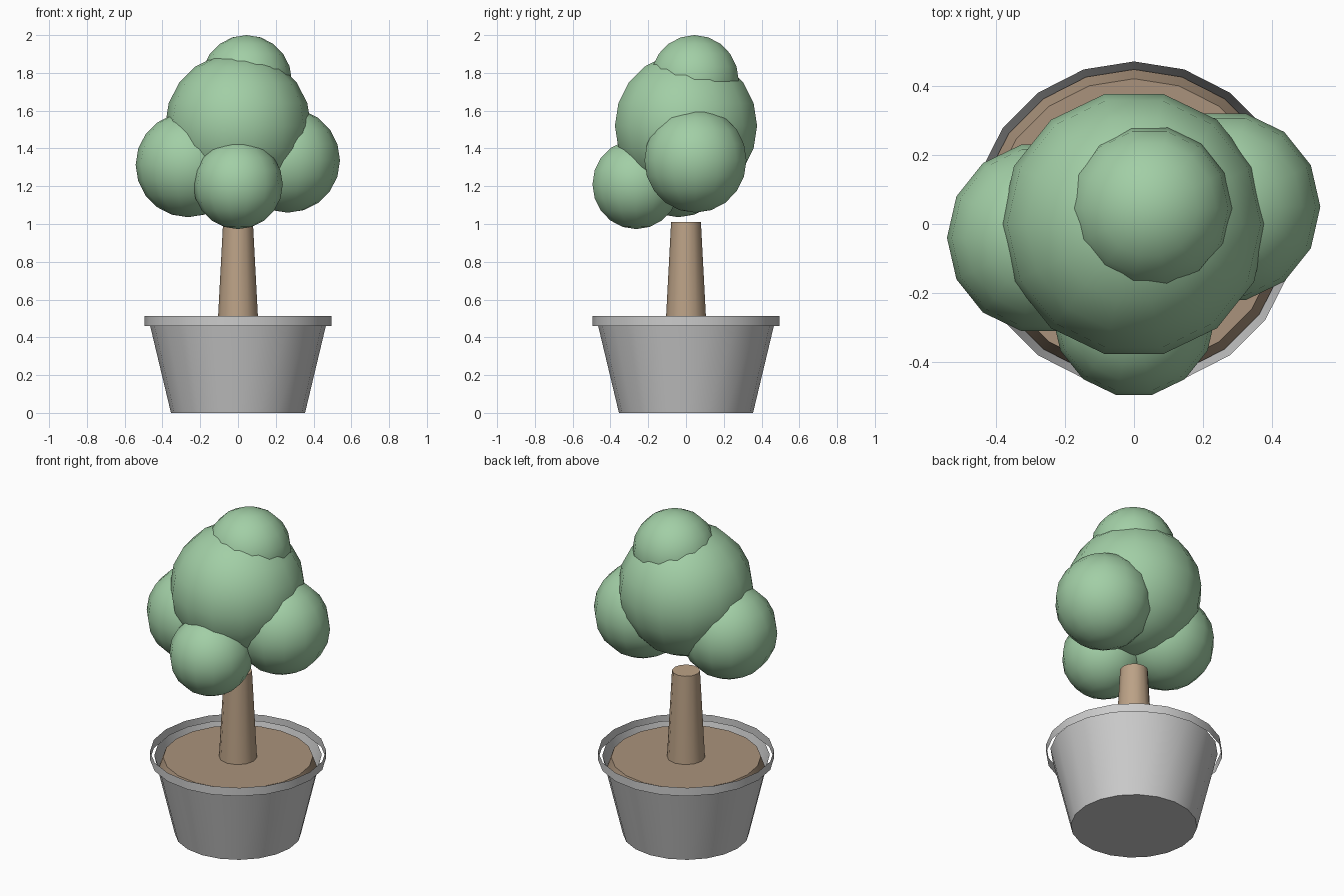
import bpy, bmesh
from math import sin, cos, pi, radians

if "Cube" in bpy.data.objects:
    bpy.data.objects.remove(bpy.data.objects["Cube"])


def material(name, rgb):
    m = bpy.data.materials.new(name)
    m.diffuse_color = (*rgb, 1)
    m.use_nodes = True
    m.node_tree.nodes["Principled BSDF"].inputs["Base Color"].default_value = m.diffuse_color
    return m


def lathe(name, profile, sides, centre=(0, 0, 0), mat=None):
    """Turn (radius, height) points, listed bottom to top, around z; radius 0 closes to a point."""
    bm = bmesh.new()
    rings = []
    for r, z in profile:
        if r < 1e-6:
            rings.append([bm.verts.new((0, 0, z))] * sides)
        else:
            rings.append([bm.verts.new((r * cos(2 * pi * i / sides), r * sin(2 * pi * i / sides), z))
                          for i in range(sides)])
    for low, high in zip(rings, rings[1:]):
        for i in range(sides):
            j = (i + 1) % sides
            loop = list(dict.fromkeys((low[i], low[j], high[j], high[i])))
            bm.faces.new(loop)
    mesh = bpy.data.meshes.new(name)
    bm.to_mesh(mesh)
    bm.free()
    ob = bpy.data.objects.new(name, mesh)
    ob.location = centre
    bpy.context.collection.objects.link(ob)
    if mat:
        mesh.materials.append(mat)
    bpy.ops.object.select_all(action='DESELECT')
    ob.select_set(True)
    bpy.context.view_layer.objects.active = ob
    bpy.ops.object.shade_smooth_by_angle(angle=radians(40))
    return ob


def ball(name, radius, centre, mat, sides=14, rows=10):
    profile = [(radius * sin(pi * k / rows), -radius * cos(pi * k / rows)) for k in range(rows + 1)]
    return lathe(name, profile, sides, centre, mat)


bark = material("bark", (0.50, 0.36, 0.24))
earth = material("earth", (0.40, 0.29, 0.20))
leaf = material("leaf", (0.36, 0.62, 0.38))

# Pot: open tapered wall with a floor, and a loose open band round its lip
lathe("pot", [(0, 0), (0.355, 0), (0.471, 0.485)], 20)
lathe("pot_rim", [(0.495, 0.46), (0.495, 0.512)], 20)

# Soil plug and trunk
lathe("soil", [(0, 0.40), (0.448, 0.40), (0.421, 0.475), (0, 0.475)], 20, mat=earth)
lathe("trunk", [(0, 0.46), (0.108, 0.46), (0.079, 1.01), (0, 1.01)], 12, mat=bark)

# Foliage balls
for name, radius, centre in [
    ("foliage_main", 0.386, (0, 0, 1.52)),
    ("foliage_left", 0.277, (-0.265, -0.04, 1.313)),
    ("foliage_right", 0.277, (0.263, 0.05, 1.337)),
    ("foliage_front", 0.237, (0, -0.264, 1.21)),
    ("foliage_top", 0.24, (0.045, 0.045, 1.76)),
]:
    ball(name, radius, centre, leaf)
